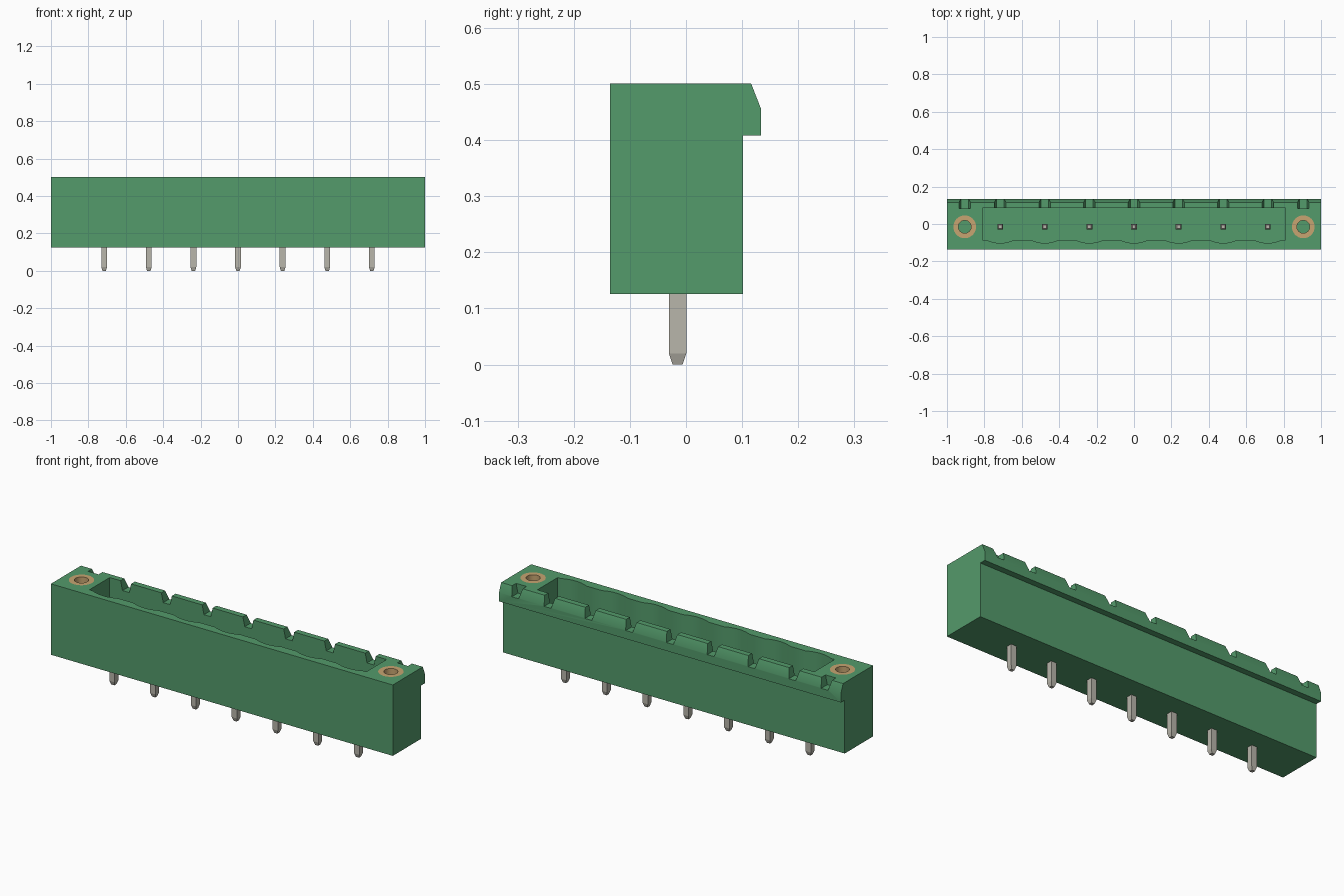
import bpy, bmesh, math
from mathutils import Matrix, Vector

if "Cube" in bpy.data.objects:
    bpy.data.objects.remove(bpy.data.objects["Cube"], do_unlink=True)

PITCH = 0.2385
PIN_X = [(i - 3) * PITCH for i in range(7)]
SCREW_X = [-0.905, 0.905]
AXIS_Y = -0.015
BASE_Z, TOP_Z, FLOOR_Z = 0.126, 0.501, 0.19


def material(name, color, metallic=0.0):
    m = bpy.data.materials.new(name)
    m.use_nodes = True
    m.diffuse_color = color
    bsdf = m.node_tree.nodes["Principled BSDF"]
    bsdf.inputs["Base Color"].default_value = color
    bsdf.inputs["Roughness"].default_value = 0.5
    return m


green = material("green plastic", (0.088, 0.325, 0.147, 1))
steel = material("tinned metal", (0.48, 0.465, 0.405, 1))
brass = material("brass", (0.57, 0.376, 0.165, 1))


def prism(bm, points, direction):
    """Extrude a closed 3D outline along a vector."""
    face = bm.faces.new([bm.verts.new(p) for p in points])
    ext = bmesh.ops.extrude_face_region(bm, geom=[face])
    moved = [v for v in ext["geom"] if isinstance(v, bmesh.types.BMVert)]
    bmesh.ops.translate(bm, verts=moved, vec=Vector(direction))


def finish(bm, name, mat):
    bmesh.ops.recalc_face_normals(bm, faces=bm.faces[:])
    me = bpy.data.meshes.new(name)
    bm.to_mesh(me)
    bm.free()
    ob = bpy.data.objects.new(name, me)
    bpy.context.collection.objects.link(ob)
    me.materials.append(mat)
    return ob


def select_only(ob):
    bpy.ops.object.select_all(action='DESELECT')
    ob.select_set(True)
    bpy.context.view_layer.objects.active = ob


def cut(target, cutter):
    mod = target.modifiers.new("cut", 'BOOLEAN')
    mod.operation, mod.solver, mod.object = 'DIFFERENCE', 'EXACT', cutter
    select_only(target)
    bpy.ops.object.modifier_apply(modifier=mod.name)
    bpy.data.objects.remove(cutter, do_unlink=True)


# Housing: side profile with the overhanging latch lip
profile = [(-0.135, BASE_Z), (0.102, BASE_Z), (0.102, 0.408), (0.134, 0.408),
           (0.134, 0.455), (0.116, TOP_Z), (-0.135, TOP_Z)]
bm = bmesh.new()
prism(bm, [(-1, y, z) for y, z in profile], (2, 0, 0))
housing = finish(bm, "housing", green)

# Plug cavity with a shallow scallop in the front wall at each pin
outline = [(0.81, 0.085), (-0.81, 0.085), (-0.81, -0.085)]
for px in PIN_X:
    for k in range(9):
        t = k / 4 - 1
        outline.append((px + 0.075 * t, -0.085 - 0.017 * (1 - t * t)))
outline.append((0.81, -0.085))
bm = bmesh.new()
prism(bm, [(x, y, FLOOR_Z) for x, y in outline], (0, 0, 0.4))
cut(housing, finish(bm, "cavity_cutter", green))

# Tapered coding notches through the back lip
bm = bmesh.new()
for nx in PIN_X + SCREW_X:
    trapezoid = [(-0.02, 0.452), (0.02, 0.452), (0.034, 0.515), (-0.034, 0.515)]
    prism(bm, [(nx + x, 0.083, z) for x, z in trapezoid], (0, 0.08, 0))
cut(housing, finish(bm, "notch_cutter", green))

# Blind bores for the threaded inserts
bm = bmesh.new()
for sx in SCREW_X:
    bmesh.ops.create_cone(bm, cap_ends=True, segments=32, radius1=0.061, radius2=0.061,
                          depth=0.4, matrix=Matrix.Translation((sx, AXIS_Y, 0.45)))
cut(housing, finish(bm, "bore_cutter", green))
select_only(housing)
bpy.ops.object.shade_smooth_by_angle(angle=math.radians(25))

# Threaded inserts: tubes flush with the top
for side, sx in zip(("right", "left"), SCREW_X):
    bm = bmesh.new()
    loops = []
    for r, z in [(0.061, 0.25), (0.061, TOP_Z), (0.034, TOP_Z), (0.034, 0.25)]:
        loops.append([bm.verts.new((sx + r * math.cos(a * math.tau / 32),
                                    AXIS_Y + r * math.sin(a * math.tau / 32), z))
                      for a in range(32)])
    for i in range(4):
        a, b = loops[i], loops[(i + 1) % 4]
        for j in range(32):
            k = (j + 1) % 32
            bm.faces.new((a[j], a[k], b[k], b[j]))
    insert = finish(bm, side + "_threaded_insert", brass)
    select_only(insert)
    bpy.ops.object.shade_smooth_by_angle(angle=math.radians(30))

# Contact pins: square bars with tapered ends
for n, px in enumerate(PIN_X):
    bm = bmesh.new()
    rings = []
    for h, z in [(0.009, 0), (0.0155, 0.02), (0.0155, 0.40), (0.009, 0.42)]:
        rings.append([bm.verts.new((px + sx * h, AXIS_Y + sy * h, z))
                      for sx, sy in ((-1, -1), (1, -1), (1, 1), (-1, 1))])
    for a, b in zip(rings, rings[1:]):
        for j in range(4):
            k = (j + 1) % 4
            bm.faces.new((a[j], a[k], b[k], b[j]))
    bm.faces.new(rings[0])
    bm.faces.new(rings[-1])
    finish(bm, f"contact_pin_{n + 1}", steel)
